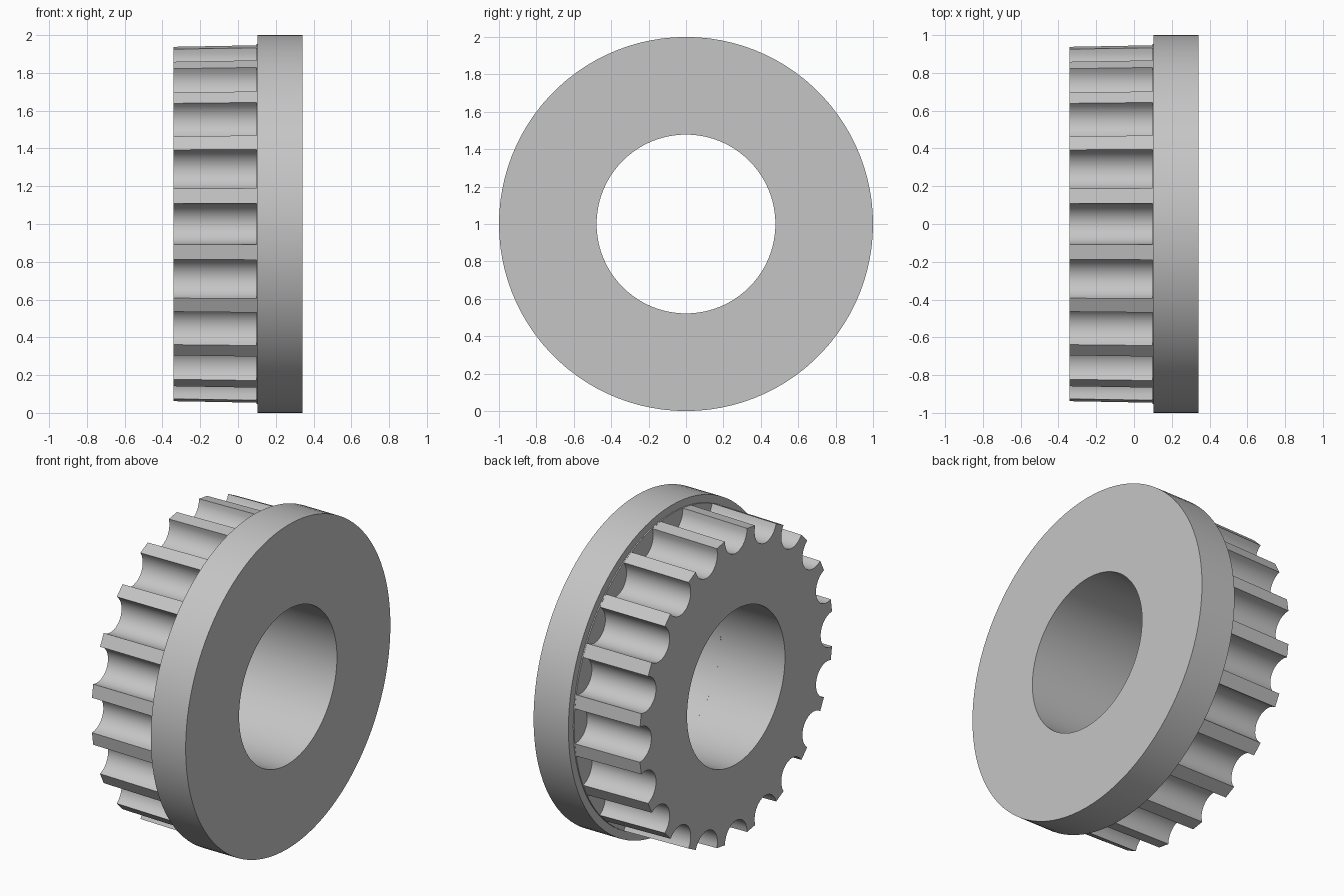
import bpy, bmesh
from math import sin, cos, pi, radians

cube = bpy.data.objects.get("Cube")
if cube:
    bpy.data.objects.remove(cube, do_unlink=True)

GREY = (0.56, 0.56, 0.56, 1)
mat = bpy.data.materials.new("plain grey")
mat.use_nodes = True
mat.diffuse_color = GREY
mat.node_tree.nodes["Principled BSDF"].inputs["Base Color"].default_value = GREY

TEETH, ARC = 20, 14          # grooves round the hub, steps per groove
BORE = 0.478
X_END, X_STEP, X_RIM = 0.342, 0.097, 0.104


def polar(x, r, a):
    return (x, r * cos(a), 1 + r * sin(a))


def make_object(name, rings, closed):
    """Bridge successive rings of points into a smooth-shaded object."""
    bm = bmesh.new()
    loops = [[bm.verts.new(p) for p in ring] for ring in rings]
    n = len(loops[0])
    pairs = list(zip(loops, loops[1:]))
    if closed:
        pairs.append((loops[-1], loops[0]))
    for a, b in pairs:
        for i in range(n):
            j = (i + 1) % n
            bm.faces.new((a[i], a[j], b[j], b[i]))
    bmesh.ops.recalc_face_normals(bm, faces=bm.faces)
    mesh = bpy.data.meshes.new(name)
    bm.to_mesh(mesh)
    bm.free()
    mesh.materials.append(mat)
    obj = bpy.data.objects.new(name, mesh)
    bpy.context.collection.objects.link(obj)
    bpy.ops.object.select_all(action="DESELECT")
    obj.select_set(True)
    bpy.context.view_layer.objects.active = obj
    bpy.ops.object.shade_smooth_by_angle(angle=radians(28))
    return obj


def toothed_ring(x, lift):
    """Outline with round-bottomed grooves; the lift widens the tooth tips."""
    pts = []
    for t in range(TEETH):
        turn = 2 * pi * t / TEETH
        c, s = cos(turn), sin(turn)
        for k in range(ARC + 1):
            a = -pi / 2 + pi * k / ARC
            out = 0.938 - 0.112 * cos(a)
            side = 0.108 * sin(a)
            if k in (0, ARC):
                out += lift
            pts.append((x, out * c - side * s, 1 + out * s + side * c))
    return pts


def round_ring(x, r, n, shift=0):
    return [polar(x, r, 2 * pi * (i + shift) / n) for i in range(n)]


# Toothed hub: bore, end face and grooved outside
count = TEETH * (ARC + 1)
mid = -ARC / 2
make_object("toothed_hub", [
    round_ring(X_STEP, BORE, count, mid),
    round_ring(-X_END, BORE, count, mid),
    toothed_ring(-X_END, 0),
    toothed_ring(X_STEP, 0.008),
], closed=False)

# Flange: plain disc with a shallow raised step behind the teeth
profile = [(X_STEP, BORE), (X_STEP, 0.953), (X_RIM, 0.953),
           (X_RIM, 1), (X_END, 1), (X_END, BORE)]
make_object("flange", [round_ring(x, r, 100) for x, r in profile], closed=True)
